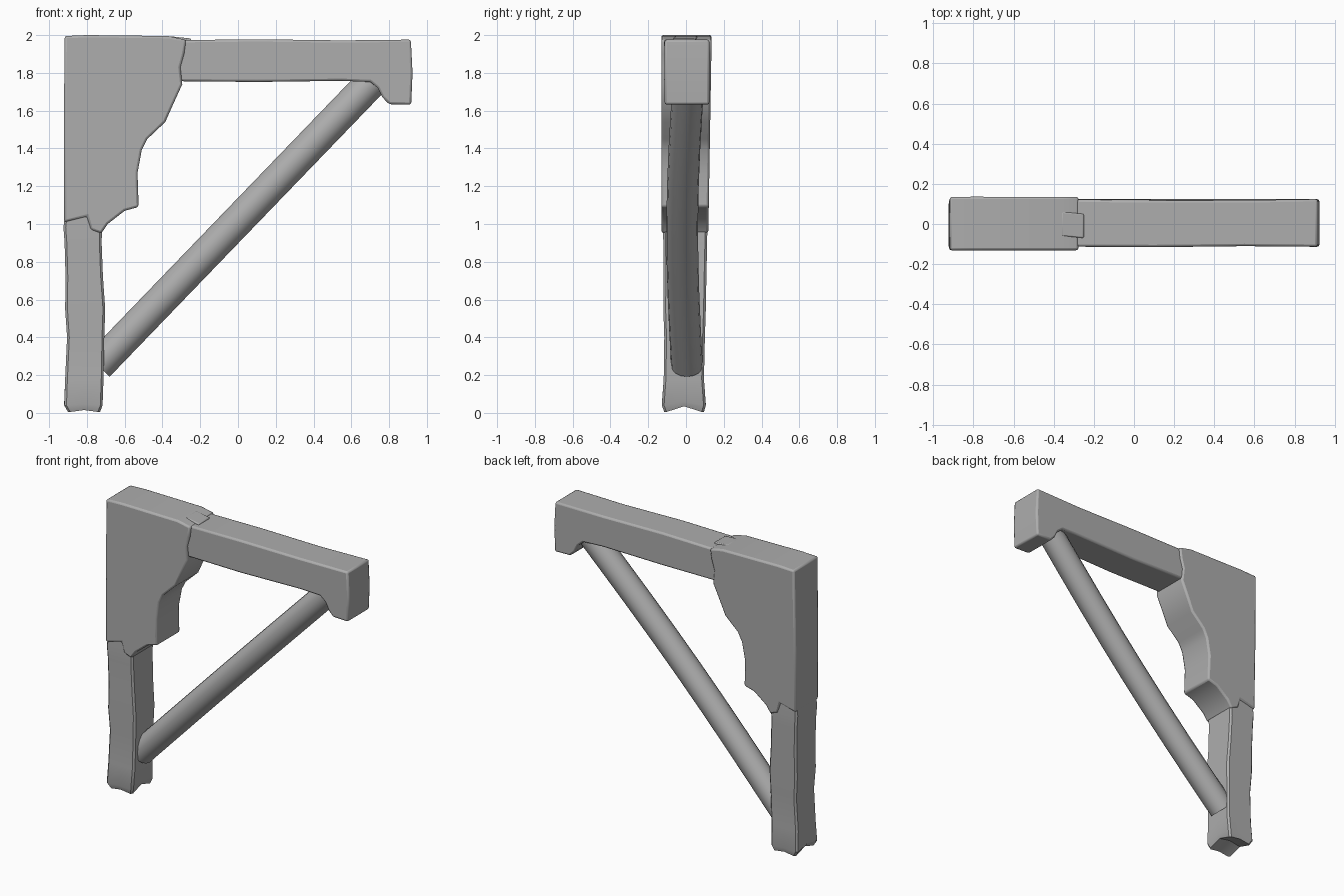
import bpy, bmesh, math
from mathutils import Vector

cube = bpy.data.objects.get("Cube")
if cube:
    bpy.data.objects.remove(cube, do_unlink=True)

GREY = (0.42, 0.42, 0.42, 1)
mat = bpy.data.materials.new("worn_grey")
mat.use_nodes = True
mat.diffuse_color = GREY
bsdf = next(n for n in mat.node_tree.nodes if n.type == "BSDF_PRINCIPLED")
bsdf.inputs["Base Color"].default_value = GREY


def finish(bm, name, bevel=0.0):
    bmesh.ops.recalc_face_normals(bm, faces=bm.faces)
    mesh = bpy.data.meshes.new(name)
    bm.to_mesh(mesh)
    bm.free()
    ob = bpy.data.objects.new(name, mesh)
    bpy.context.collection.objects.link(ob)
    mesh.materials.append(mat)
    bpy.ops.object.select_all(action="DESELECT")
    ob.select_set(True)
    bpy.context.view_layer.objects.active = ob
    bpy.ops.object.shade_smooth_by_angle(angle=math.radians(35))
    if bevel:
        mod = ob.modifiers.new("worn_edges", "BEVEL")
        mod.width = bevel
        mod.segments = 2
        mod.limit_method = "ANGLE"
        mod.angle_limit = math.radians(40)
    return ob


def slab(name, profile, front, back, bevel):
    """Extrude an x-z outline between two depth functions of (x, z)."""
    bm = bmesh.new()
    f = [bm.verts.new((x, front(x, z), z)) for x, z in profile]
    b = [bm.verts.new((x, back(x, z), z)) for x, z in profile]
    bm.faces.new(f)
    bm.faces.new(b[::-1])
    for i in range(len(f)):
        j = (i + 1) % len(f)
        bm.faces.new((f[i], f[j], b[j], b[i]))
    return finish(bm, name, bevel)


def loft(name, rings, tip=None, bevel=0.0):
    """Skin a stack of rings; tip pulls the first cap to a point."""
    bm = bmesh.new()
    rows = [[bm.verts.new(p) for p in ring] for ring in rings]
    n = len(rows[0])
    for a, b in zip(rows, rows[1:]):
        for i in range(n):
            bm.faces.new((a[i], a[(i + 1) % n], b[(i + 1) % n], b[i]))
    bm.faces.new(rows[-1])
    if tip:
        t = bm.verts.new(tip)
        for i in range(n):
            bm.faces.new((t, rows[0][(i + 1) % n], rows[0][i]))
    else:
        bm.faces.new(rows[0][::-1])
    return finish(bm, name, bevel)


# Post: uneven rectangular sections with a hollowed foot
def post_ring(z, x0, x1, y0, y1, lift=0.0):
    c = 0.012
    mx, my = (x0 + x1) / 2, (y0 + y1) / 2
    return [(x0, y0 + c, z), (x0 + c, y0, z), (mx, y0, z + lift / 3), (x1 - c, y0, z),
            (x1, y0 + c, z), (x1, my, z + lift), (x1, y1 - c, z), (x1 - c, y1, z),
            (mx, y1, z + lift / 3), (x0 + c, y1, z), (x0, y1 - c, z), (x0, my, z + lift)]


sections = [
    (0.005, -0.90, -0.73, -0.115, 0.095, 0.03),
    (0.04, -0.92, -0.717, -0.128, 0.105, 0.02),
    (0.18, -0.915, -0.712, -0.118, 0.095),
    (0.40, -0.905, -0.708, -0.115, 0.10),
    (0.55, -0.915, -0.703, -0.12, 0.105),
    (0.72, -0.913, -0.715, -0.118, 0.108),
    (0.90, -0.918, -0.722, -0.12, 0.112),
    (0.98, -0.924, -0.72, -0.122, 0.113),
    (1.20, -0.90, -0.75, -0.11, 0.10),
]
loft("post", [post_ring(*s) for s in sections], tip=(-0.815, -0.01, 0.05))

# Corner bracket: broken stepped inner edge
bracket = [(-0.918, 1.995), (-0.80, 2.0), (-0.37, 1.995), (-0.275, 1.975),
           (-0.285, 1.90), (-0.305, 1.83), (-0.295, 1.74), (-0.345, 1.63),
           (-0.385, 1.54), (-0.48, 1.45), (-0.51, 1.39), (-0.532, 1.27),
           (-0.526, 1.09), (-0.60, 1.07), (-0.69, 1.0), (-0.724, 0.95),
           (-0.78, 0.97), (-0.80, 1.04), (-0.92, 1.01), (-0.922, 1.45)]
slab("corner_bracket", bracket, lambda x, z: -0.131,
     lambda x, z: 0.102 + 0.017 * z, 0.012)

# Beam with a dropped knee at its outer end
beam = [(-0.42, 1.972), (0.10, 1.978), (0.55, 1.972), (0.915, 1.976), (0.924, 1.80),
        (0.917, 1.632), (0.80, 1.634), (0.765, 1.67), (0.74, 1.72), (0.70, 1.752),
        (0.55, 1.758), (0.10, 1.752), (-0.42, 1.757)]
slab("beam", beam, lambda x, z: -0.113 - 0.004 * math.sin(7 * x),
     lambda x, z: 0.12 - 0.004 * math.sin(5 * x), 0.012)

# Raised chip where bracket and beam meet
chip = [(-0.38, 1.95), (-0.25, 1.95), (-0.25, 1.982), (-0.36, 1.994)]
slab("joint_chip", chip, lambda x, z: -0.065 - 0.1 * (x + 0.3),
     lambda x, z: 0.055 - 0.1 * (x + 0.3), 0.006)

# Diagonal brace: round pole bowed slightly toward the front
start, end = Vector((-0.74, 0.005, 0.25)), Vector((0.73, 0.015, 1.775))
axis = (end - start).normalized()
side = Vector((0, 1, 0))
up = axis.cross(side).normalized()
pole = []
for k in range(9):
    t = k / 8
    mid = start.lerp(end, t) - side * 0.03 * math.sin(math.pi * t)
    pole.append([mid + 0.084 * (side * math.cos(a) + up * math.sin(a))
                 for a in (math.tau * i / 16 for i in range(16))])
loft("diagonal_brace", pole)
